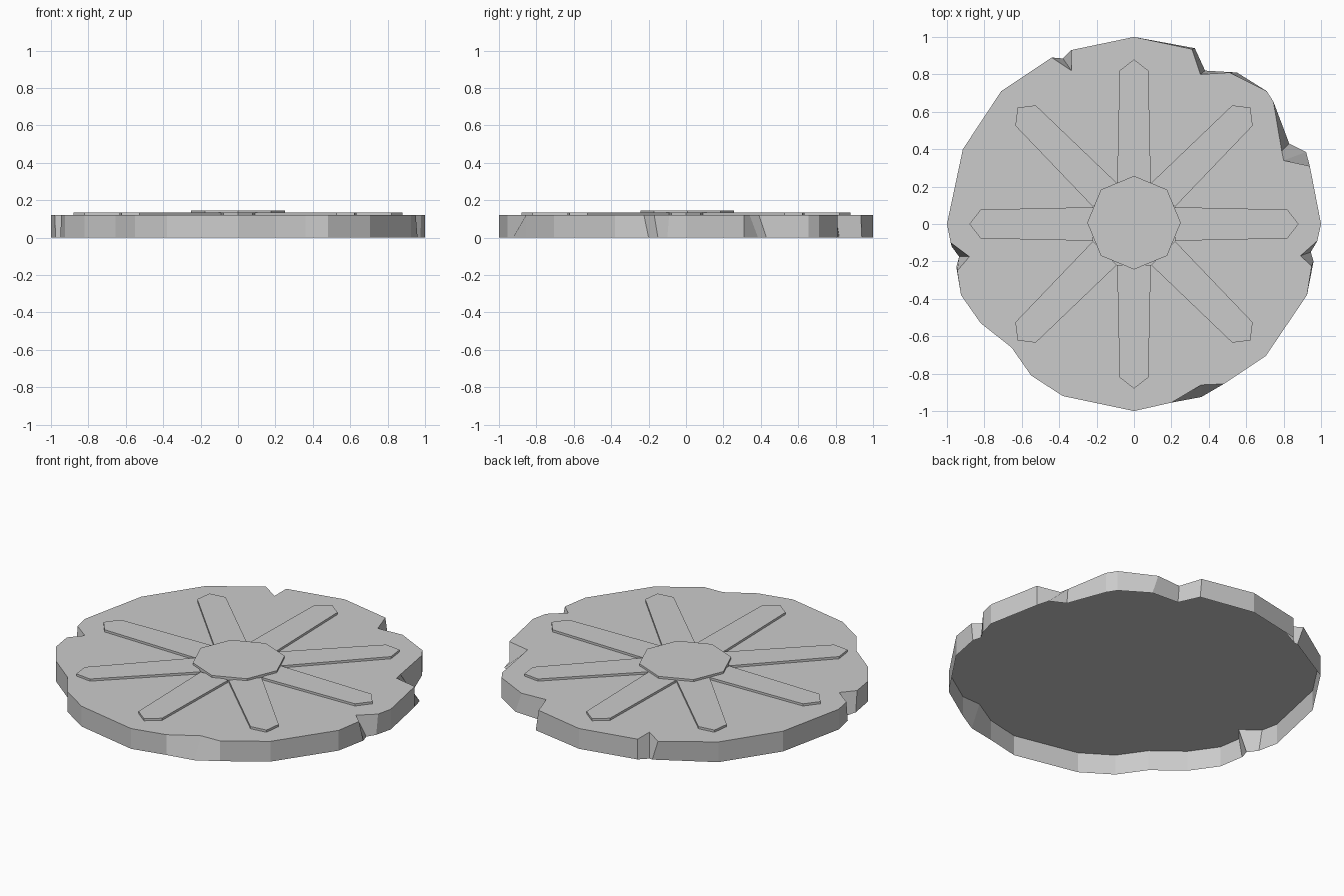
import bpy, bmesh
from math import sin, cos, pi

TOP = 0.12


def shell(name, top, bottom, z0, z1):
    """Capped wall with an open underside; both outlines run counter-clockwise."""
    bm = bmesh.new()
    lo = [bm.verts.new((x, y, z0)) for x, y in bottom]
    hi = [bm.verts.new((x, y, z1)) for x, y in top]
    bm.faces.new(hi)
    n = len(hi)
    for i in range(n):
        j = (i + 1) % n
        bm.faces.new((lo[i], lo[j], hi[j], hi[i]))
    mesh = bpy.data.meshes.new(name)
    bm.to_mesh(mesh)
    bm.free()
    obj = bpy.data.objects.new(name, mesh)
    bpy.context.collection.objects.link(obj)
    return obj


# Chipped disc rim: (x, y), plus a separate bottom (x, y) where a chip slopes
rim = [
    (1, 0),
    (0.74 + 0.20, 0.31), (0.80, 0.34, 0.92, 0.385), (0.79, 0.39, 0.83, 0.43),
    (0.745, 0.655), (0.71, 0.71),
    (0.51, 0.81, 0.55, 0.81), (0.355, 0.80, 0.38, 0.82), (0.31, 0.935, 0.325, 0.94),
    (0, 1),
    (-0.335, 0.93), (-0.335, 0.82, -0.38, 0.885), (-0.44, 0.89, -0.40, 0.887),
    (-0.71, 0.71), (-0.915, 0.40), (-1, 0),
    (-0.98, -0.10, -0.975, -0.12), (-0.88, -0.175, -0.935, -0.175),
    (-0.945, -0.25, -0.95, -0.23),
    (-0.925, -0.38), (-0.82, -0.53), (-0.655, -0.66), (-0.55, -0.81), (-0.38, -0.92),
    (0, -1),
    (0.20, -0.955), (0.36, -0.86, 0.36, -0.925), (0.48, -0.855),
    (0.705, -0.705), (0.925, -0.38),
    (0.95, -0.225, 0.96, -0.20), (0.89, -0.17, 0.945, -0.15),
    (0.98, -0.09, 0.975, -0.10),
]
shell("stone_disc", [p[:2] for p in rim], [p[-2:] for p in rim], 0, TOP)

# Eight raised spokes with pointed tips
profile = [(0.22, -0.09), (0.82, -0.077), (0.88, 0), (0.82, 0.077), (0.22, 0.09)]
for k in range(8):
    c, s = cos(k * pi / 4), sin(k * pi / 4)
    pts = [(x * c - y * s, x * s + y * c) for x, y in profile]
    shell(f"spoke_{k + 1}", pts, pts, TOP, 0.133)

# Octagonal centre hub
hub = [(0.25 * cos(k * pi / 4), 0.25 * sin(k * pi / 4) + 0.007) for k in range(8)]
shell("hub", hub, hub, TOP, 0.145)
